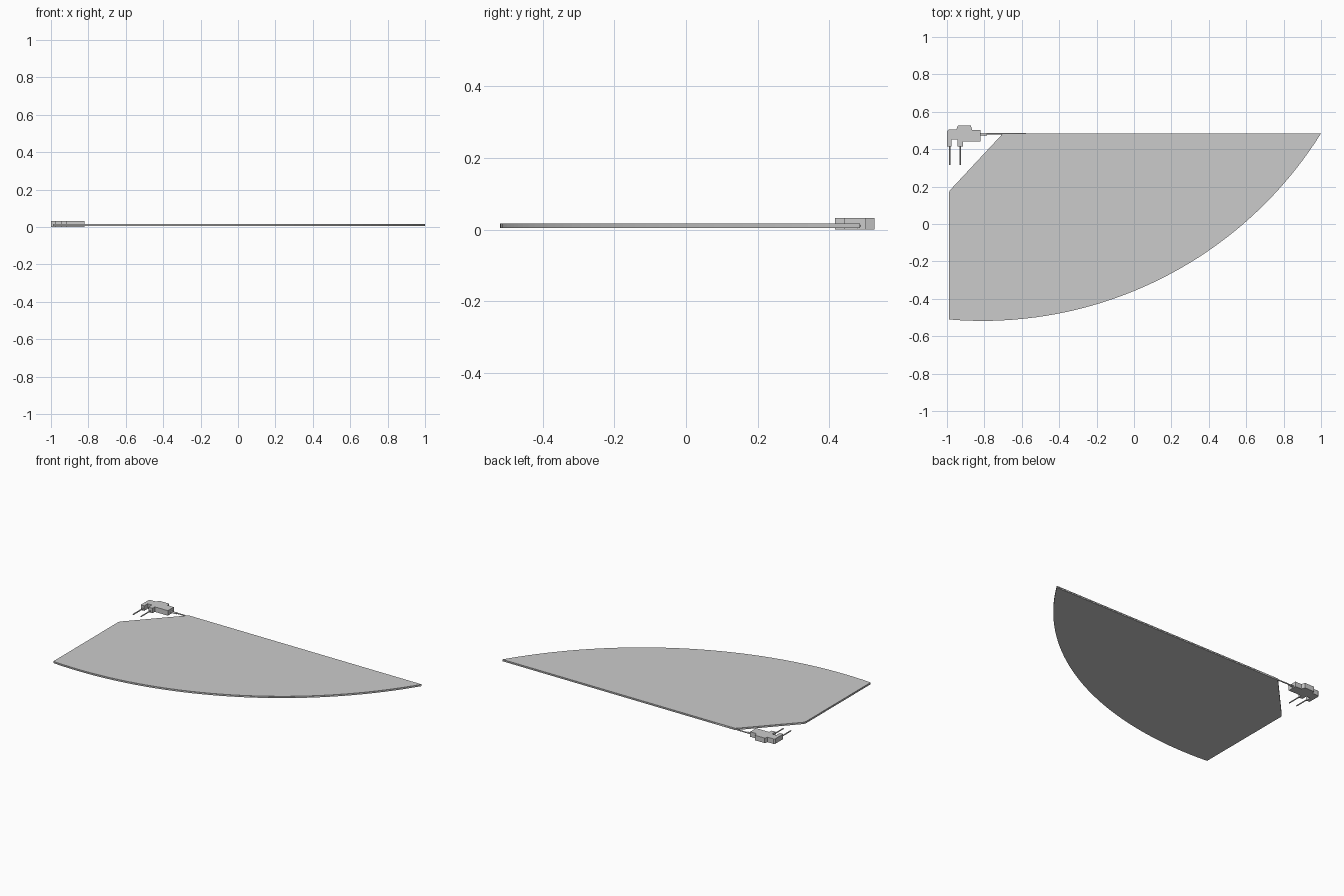
import bpy, bmesh, math
from mathutils import Vector

cube = bpy.data.objects.get("Cube")
if cube:
    bpy.data.objects.remove(cube, do_unlink=True)

grey = bpy.data.materials.new("light_grey")
grey.use_nodes = True
colour = (0.6, 0.6, 0.6, 1)
grey.diffuse_color = colour
grey.node_tree.nodes["Principled BSDF"].inputs["Base Color"].default_value = colour


def prism(name, outline, low, high):
    """Extrude a flat outline between two heights."""
    bm = bmesh.new()
    face = bm.faces.new([bm.verts.new((x, y, low)) for x, y in outline])
    top = bmesh.ops.extrude_face_region(bm, geom=[face])["geom"]
    verts = [v for v in top if isinstance(v, bmesh.types.BMVert)]
    bmesh.ops.translate(bm, verts=verts, vec=(0, 0, high - low))
    bmesh.ops.recalc_face_normals(bm, faces=bm.faces)
    mesh = bpy.data.meshes.new(name)
    bm.to_mesh(mesh)
    bm.free()
    mesh.materials.append(grey)
    obj = bpy.data.objects.new(name, mesh)
    bpy.context.collection.objects.link(obj)
    return obj


def rod(name, start, end, radius):
    """Thin round rod between two points."""
    a, b = Vector(start), Vector(end)
    bpy.ops.mesh.primitive_cylinder_add(vertices=12, radius=radius,
                                        depth=(b - a).length, location=(a + b) / 2)
    obj = bpy.context.object
    obj.name = name
    obj.rotation_euler = (b - a).to_track_quat("Z", "Y").to_euler()
    obj.data.materials.append(grey)
    bpy.ops.object.shade_smooth_by_angle()
    return obj


# Pane outline: straight back and side, clipped corner, curved front
RADIUS, CX, CY = 2.135, -0.81, 1.617
STEPS = 40


def pane_outline(inset=0.0):
    r = RADIUS - inset
    left, back = -0.99 + inset, 0.485 - inset
    a0 = math.asin((left - CX) / r)
    a1 = math.acos((CY - back) / r)
    arc = []
    for i in range(STEPS + 1):
        a = a0 + (a1 - a0) * i / STEPS
        arc.append((CX + r * math.sin(a), CY - r * math.cos(a)))
    corner = [(-0.70 + inset, back), (-0.975 + inset, 0.19),
              (-0.986 + inset, 0.178), (left, 0.16)]
    return arc + corner


# Two laminated sheets with a recessed layer between them
prism("lower_pane", pane_outline(), 0.005, 0.010)
prism("pane_interlayer", pane_outline(0.004), 0.010, 0.011)
prism("upper_pane", pane_outline(), 0.011, 0.017)

# Connector housing with two sockets at the front
housing = [(-1.0, 0.415), (-0.975, 0.415), (-0.975, 0.452), (-0.945, 0.452),
           (-0.945, 0.415), (-0.915, 0.415), (-0.915, 0.44), (-0.82, 0.44),
           (-0.82, 0.502), (-0.865, 0.502), (-0.872, 0.526), (-0.942, 0.526),
           (-0.95, 0.505), (-0.992, 0.505), (-1.0, 0.497)]
prism("connector_housing", housing, 0.0, 0.033)

# Contact pins
for label, x in (("outer", -0.985), ("inner", -0.93)):
    rod(label + "_contact_pin", (x, 0.42, 0.012), (x, 0.315, 0.012), 0.004)

# Cable running from the housing along the back edge
rod("cable", (-0.82, 0.483, 0.010), (-0.55, 0.481, 0.010), 0.004)
rod("cable_sleeve", (-0.83, 0.479, 0.010), (-0.785, 0.479, 0.010), 0.006)
